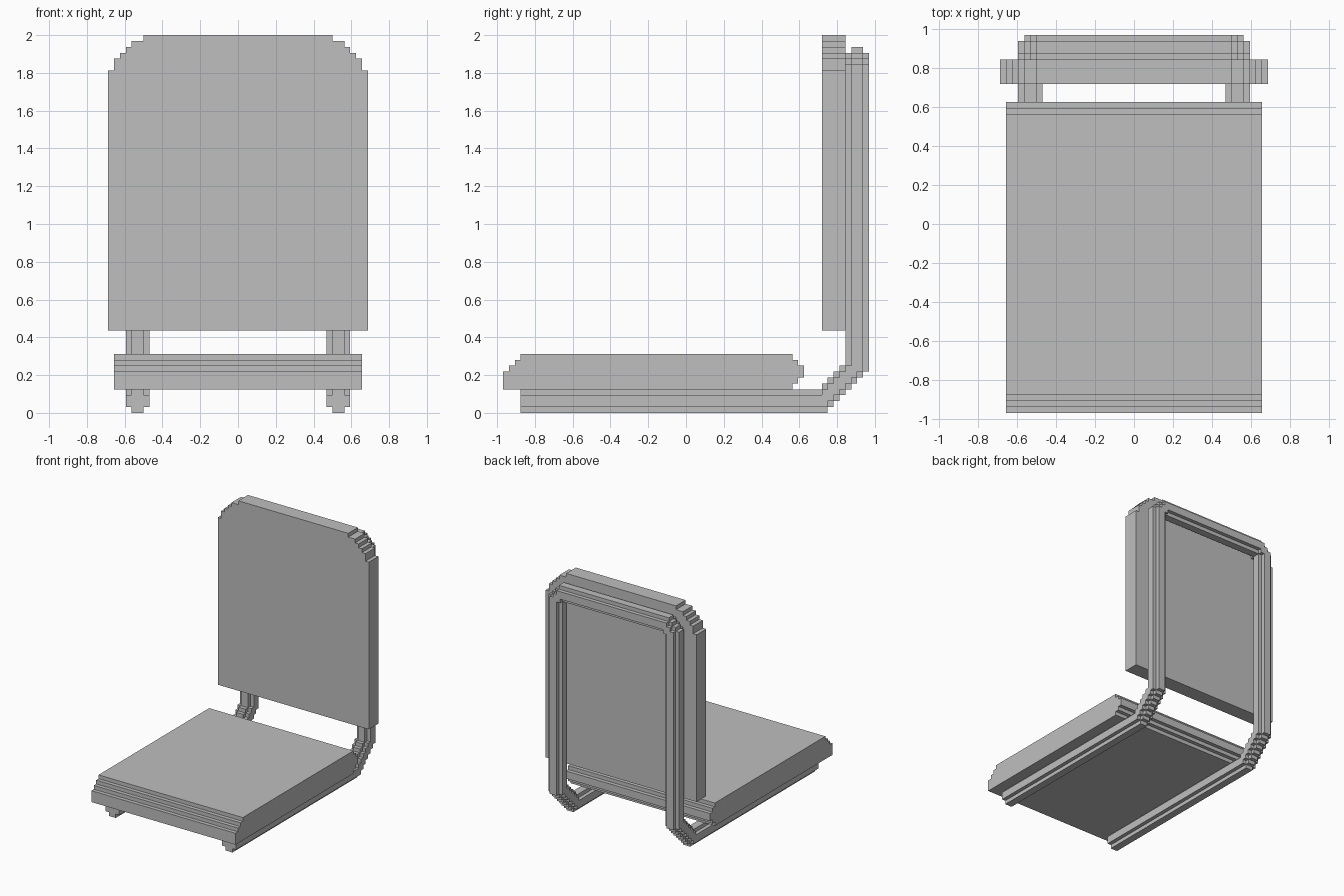
import bpy
import bmesh
from itertools import product
from mathutils import Vector

U = 1 / 32  # size of one block step

cube = bpy.data.objects.get("Cube")
if cube:
    bpy.data.objects.remove(cube, do_unlink=True)

grey = bpy.data.materials.new("light_grey")
grey.use_nodes = True
colour = (0.52, 0.52, 0.52, 1)
grey.diffuse_color = colour
grey.node_tree.nodes["Principled BSDF"].inputs["Base Color"].default_value = colour


def finish(name, bm):
    """Scale the block grid to units and add the mesh as an object."""
    bmesh.ops.scale(bm, vec=(U, U, U), verts=bm.verts)
    bmesh.ops.recalc_face_normals(bm, faces=bm.faces)
    mesh = bpy.data.meshes.new(name)
    bm.to_mesh(mesh)
    bm.free()
    mesh.materials.append(grey)
    obj = bpy.data.objects.new(name, mesh)
    bpy.context.collection.objects.link(obj)
    return obj


def stepped_outline(rows):
    """Outline from rows of (low, high, top), each starting at the previous top."""
    left, right = [], []
    for (low, high, top), below in zip(rows[1:], rows):
        left += [(low, below[2]), (low, top)]
        right += [(high, below[2]), (high, top)]
    return right + left[::-1]


def extruded(name, points, vector):
    bm = bmesh.new()
    face = bm.faces.new([bm.verts.new(p) for p in points])
    grown = bmesh.ops.extrude_face_region(bm, geom=[face], use_keep_orig=True)
    moved = [g for g in grown["geom"] if isinstance(g, bmesh.types.BMVert)]
    bmesh.ops.translate(bm, vec=vector, verts=moved)
    return finish(name, bm)


# Seat cushion: stepped side profile across the full width
seat_rows = [(0, 0, 4), (-31, 18, 5), (-31, 19, 6), (-31, 20, 7),
             (-30, 20, 8), (-29, 19, 9), (-28, 18, 10)]
extruded("seat", [(-21, y, z) for y, z in stepped_outline(seat_rows)], (42, 0, 0))

# Backrest: flat panel with stepped upper corners
back_rows = [(0, 0, 14)] + [(-w, w, top) for w, top in
                            [(22, 58), (21, 60), (20, 61), (19, 62), (18, 63), (16, 64)]]
extruded("backrest", [(x, 23, z) for x, z in stepped_outline(back_rows)], (0, 4, 0))

# Tubular frame: a blocky round stamp swept along one side, then mirrored
stamp = [o for o in product(range(-2, 2), repeat=3)
         if sum(c in (-2, 1) for c in o) <= 1]
path = [Vector(p) for p in [(17, -28, 2), (17, 23, 2), (17, 29, 8),
                            (17, 29, 58), (15, 29, 60), (0, 29, 60)]]
cells = set()
for start, end in zip(path, path[1:]):
    steps = int(max(abs(c) for c in end - start))
    for i in range(steps + 1):
        centre = start.lerp(end, i / steps)
        for o in stamp:
            x, y, z = (round(a) + b for a, b in zip(centre, o))
            if y >= path[0].y:  # cut the front ends flat
                cells |= {(x, y, z), (-1 - x, y, z)}

bm = bmesh.new()
corners = {}


def corner(p):
    if p not in corners:
        corners[p] = bm.verts.new(p)
    return corners[p]


for cell in cells:
    for axis, side in product(range(3), (0, 1)):
        near = list(cell)
        near[axis] += 2 * side - 1
        if tuple(near) in cells:
            continue
        ring = []
        for a, b in [(0, 0), (1, 0), (1, 1), (0, 1)]:
            p = list(cell)
            p[axis] += side
            p[(axis + 1) % 3] += a
            p[(axis + 2) % 3] += b
            ring.append(corner(tuple(p)))
        bm.faces.new(ring if side else ring[::-1])
bmesh.ops.dissolve_limit(bm, angle_limit=0.01, verts=bm.verts, edges=bm.edges)
finish("tube_frame", bm)
